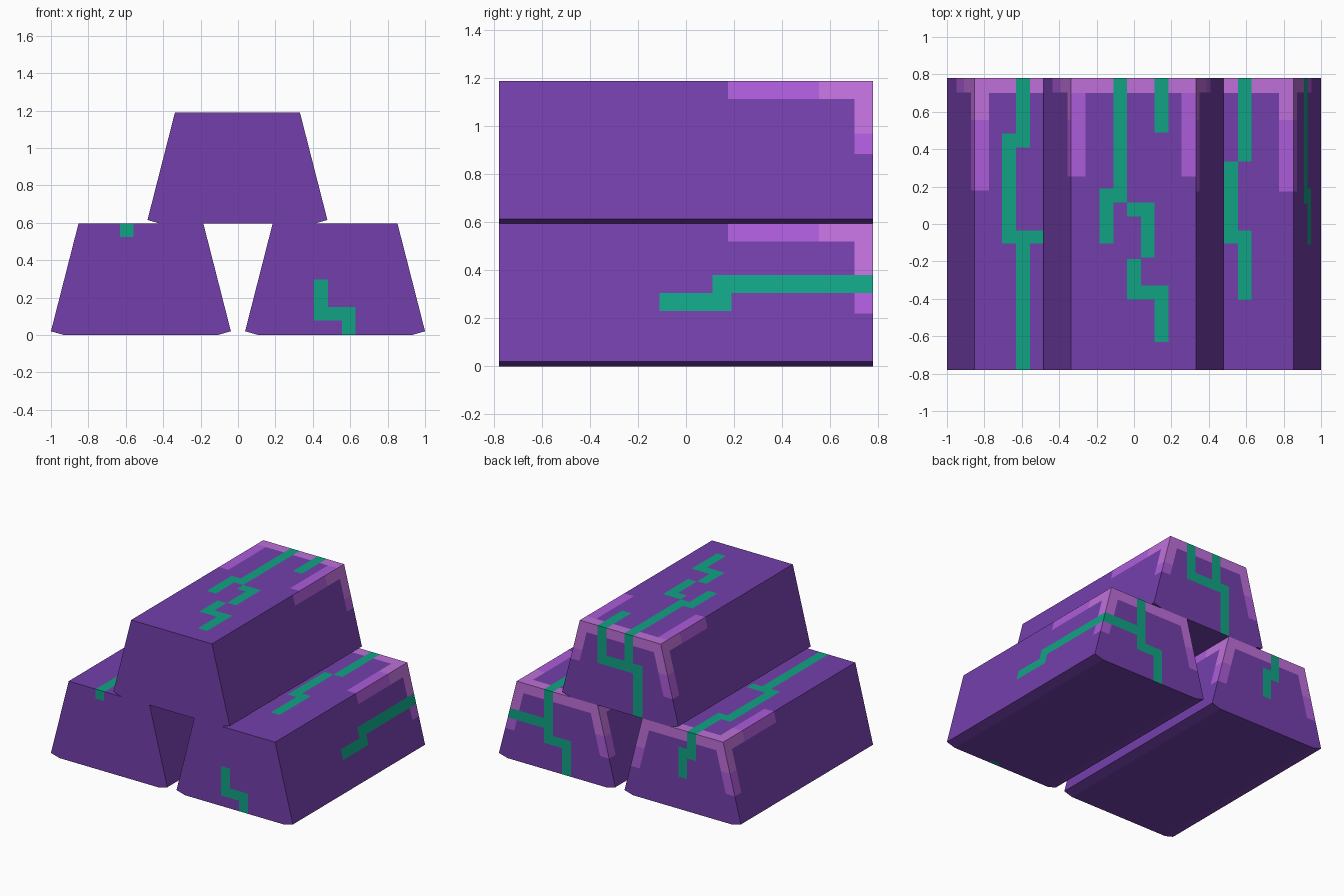
import bpy, bmesh
from mathutils import Vector

if "Cube" in bpy.data.objects:
    bpy.data.objects.remove(bpy.data.objects["Cube"])

H, HW, TW, L = 0.595, 0.481, 0.334, 0.78      # height, base / top half width, half length
SLOPE = (HW - TW) / (H - 0.02)


def material(name, rgb):
    lin = [((c / 255 + 0.055) / 1.055) ** 2.4 if c > 10 else c / 255 / 12.92 for c in rgb]
    m = bpy.data.materials.new(name)
    m.diffuse_color = (*lin, 1)
    m.use_nodes = True
    m.node_tree.nodes["Principled BSDF"].inputs["Base Color"].default_value = m.diffuse_color
    return m


MATS = [material("purple", (115, 63, 171)), material("light purple", (172, 92, 217)),
        material("pale orchid", (190, 112, 217)), material("teal green", (17, 163, 132))]
LIGHT, PALE, GREEN = 1, 2, 3

SIDES = {"top": lambda n: n.z > 0.9, "bottom": lambda n: n.z < -0.99,
         "front": lambda n: n.y < -0.9, "back": lambda n: n.y > 0.9,
         "right": lambda n: n.x > 0.7, "left": lambda n: n.x < -0.7}
X, Y, Z = Vector((1, 0, 0)), Vector((0, 1, 0)), Vector((0, 0, 1))
AXES = {"top": (X, Y), "bottom": (X, Y), "front": (X, Z), "back": (X, Z),
        "right": (Y, Z), "left": (Y, Z)}


def paint(bm, side, mat, rect, u=None, cu=0.0):
    """Cut a rectangle into one side and colour it; u/cu allow a slanted first axis."""
    bm.normal_update()
    faces = [f for f in bm.faces if SIDES[side](f.normal)]
    a, b = AXES[side]
    u = u or a
    for axis, c, val, sign in ((u, cu, rect[0], 1), (u, cu, rect[1], -1),
                               (b, 0, rect[2], 1), (b, 0, rect[3], -1)):
        if not faces:
            return
        geom = set(faces)
        for f in faces:
            geom.update(f.edges)
            geom.update(f.verts)
        res = bmesh.ops.bisect_plane(bm, geom=list(geom), dist=1e-4,
                                     plane_co=axis * ((val - c) / axis.length_squared),
                                     plane_no=axis.normalized())
        faces = [f for f in res["geom"] if isinstance(f, bmesh.types.BMFace)
                 and sign * (axis.dot(f.calc_center_median()) + c - val) > 0]
    for f in faces:
        f.material_index = mat


def ingot(name, cx, z0, start, drop, top_pale, veins):
    """start / drop: how far the edge highlight runs, for (left, right)."""
    bm = bmesh.new()
    half = [(HW - 0.07, 0), (HW, 0.02), (TW, H)]
    prof = half + [(-x, z) for x, z in reversed(half)]
    face = bm.faces.new([bm.verts.new((cx + x, -L, z0 + z)) for x, z in prof])
    ext = bmesh.ops.extrude_face_region(bm, geom=[face], use_keep_orig=True)
    bmesh.ops.translate(bm, vec=(0, 2 * L, 0),
                        verts=[v for v in ext["geom"] if isinstance(v, bmesh.types.BMVert)])
    bmesh.ops.recalc_face_normals(bm, faces=bm.faces)

    # highlights along the rim of the back end
    zt = z0 + H
    for i, (side, s) in enumerate((("left", -1), ("right", 1))):
        low, y0 = z0 + drop[i], start[i]
        paint(bm, side, LIGHT, (y0, 1, zt - 0.075, 9))
        paint(bm, side, LIGHT, (0.703, 1, low, zt - 0.075))
        paint(bm, side, PALE, (0.555, 1, zt - 0.075, 9))
        paint(bm, side, PALE, (0.703, 1, z0 + 0.375, zt - 0.075))
        # strip following the slanted edge of the end
        lean, c = Vector((-s, 0, -SLOPE)), TW + SLOPE * zt + s * cx
        paint(bm, "back", LIGHT, (-1, 0.075, low, 9), lean, c)
        paint(bm, "back", PALE, (-1, 0.075, z0 + 0.375, 9), lean, c)
        xa, xb = sorted((cx + s * (TW - 0.078), cx + s * 2))
        paint(bm, "top", LIGHT, (xa, xb, max(y0, start[0]), 1))
        paint(bm, "top", PALE, (xa, xb, top_pale, 1))
    paint(bm, "top", PALE, (-2, 2, 0.70, 1))
    paint(bm, "back", PALE, (-2, 2, zt - 0.075, 9))

    # green veins
    for side, *rect in veins:
        paint(bm, side, GREEN, rect)

    me = bpy.data.meshes.new(name)
    bm.to_mesh(me)
    bm.free()
    for m in MATS:
        me.materials.append(m)
    bpy.context.collection.objects.link(bpy.data.objects.new(name, me))


ingot("left_ingot", -0.519, 0, (0.18, 0.18), (0.215, 0.215), 0.555, [
    ("top", -0.63, -0.556, 0.41, 1), ("top", -0.705, -0.556, 0.41, 0.485),
    ("top", -0.705, -0.63, -0.105, 0.485), ("top", -0.705, -0.48, -0.105, -0.035),
    ("top", -0.63, -0.556, -1, -0.035),
    ("front", -0.63, -0.56, 0.525, 1),
    ("back", -0.63, -0.556, 0.395, 1), ("back", -0.63, -0.485, 0.395, 0.465),
    ("back", -0.556, -0.485, 0.24, 0.465)])

ingot("right_ingot", 0.519, 0, (0.175, 0.175), (0.22, 0.22), 0.555, [
    ("top", 0.555, 0.627, 0.335, 1), ("top", 0.482, 0.555, -0.105, 0.335),
    ("top", 0.482, 0.627, -0.105, -0.035), ("top", 0.555, 0.627, -0.405, -0.035),
    ("right", 0.11, 1, 0.305, 0.38), ("right", -0.11, 0.19, 0.23, 0.305),
    ("back", 0.555, 0.627, 0.195, 1), ("back", 0.555, 2, 0.305, 0.38),
    ("back", 0.405, 0.627, 0.195, 0.265), ("back", 0.405, 0.48, -1, 0.265),
    ("front", 0.405, 0.48, 0.078, 0.297), ("front", 0.405, 0.627, 0.078, 0.15),
    ("front", 0.555, 0.627, -1, 0.15), ("bottom", 0.555, 0.627, -1, -0.745)])

ingot("top_ingot", -0.003, H, (0.255, 0.175), (0.21, 0.29), 0.70, [
    ("top", -0.11, -0.037, 0.115, 1), ("top", -0.185, -0.037, 0.115, 0.19),
    ("top", -0.185, -0.11, -0.105, 0.19), ("top", -0.037, 0.11, 0.04, 0.115),
    ("top", 0.037, 0.11, -0.18, 0.115), ("top", -0.037, 0.037, -0.405, -0.187),
    ("top", -0.037, 0.185, -0.405, -0.33), ("top", 0.11, 0.185, -0.63, -0.33),
    ("top", 0.11, 0.185, 0.49, 1),
    ("back", 0.11, 0.185, 0.91, 2), ("back", -0.11, -0.037, 0.91, 2),
    ("back", -0.185, 0.185, 0.91, 0.985), ("back", -0.185, -0.11, 0, 0.985)])
